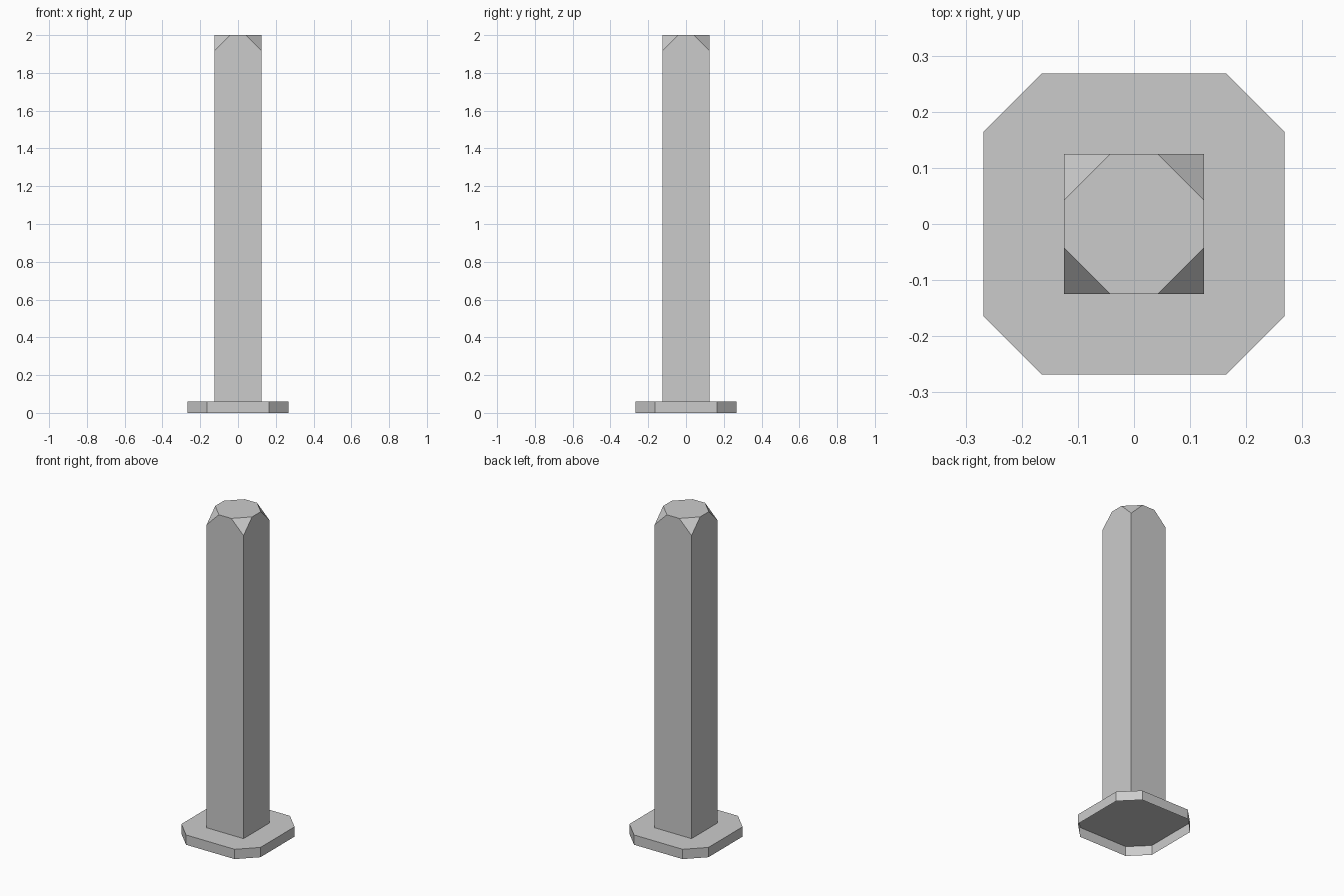
import bpy
import bmesh

if "Cube" in bpy.data.objects:
    bpy.data.objects.remove(bpy.data.objects["Cube"])


def chamfered_square(half, cut):
    """Octagon outline: a square with its corners cut off, counter-clockwise."""
    a = half - cut
    return [(half, -a), (half, a), (a, half), (-a, half),
            (-half, a), (-half, -a), (-a, -half), (a, -half)]


def finish(name, bm):
    bmesh.ops.recalc_face_normals(bm, faces=bm.faces[:])
    mesh = bpy.data.meshes.new(name)
    bm.to_mesh(mesh)
    bm.free()
    obj = bpy.data.objects.new(name, mesh)
    bpy.context.collection.objects.link(obj)
    return obj


PLATE_TOP = 0.06

# Base plate: thin octagonal cap, open underneath
bm = bmesh.new()
outline = chamfered_square(0.268, 0.103)
lower = [bm.verts.new((x, y, 0)) for x, y in outline]
upper = [bm.verts.new((x, y, PLATE_TOP)) for x, y in outline]
bm.faces.new(upper)
for i in range(8):
    j = (i + 1) % 8
    bm.faces.new((lower[i], lower[j], upper[j], upper[i]))
finish("base_plate", bm)

# Post: square shaft whose four top corners are sliced to triangles
HALF, CUT, TOP = 0.125, 0.083, 2.0
bm = bmesh.new()
corners = [(HALF, HALF), (-HALF, HALF), (-HALF, -HALF), (HALF, -HALF)]
foot = [bm.verts.new((x, y, PLATE_TOP)) for x, y in corners]
tips = [bm.verts.new((x, y, TOP - CUT)) for x, y in corners]
rim = [bm.verts.new((x, y, TOP)) for x, y in chamfered_square(HALF, CUT)]
bm.faces.new(rim)
for i in range(4):
    j = (i + 1) % 4
    a, b, c = (rim[(2 * i + k) % 8] for k in (1, 2, 3))
    bm.faces.new((tips[i], b, a))
    bm.faces.new((foot[i], foot[j], tips[j], c, b, tips[i]))
finish("post", bm)
